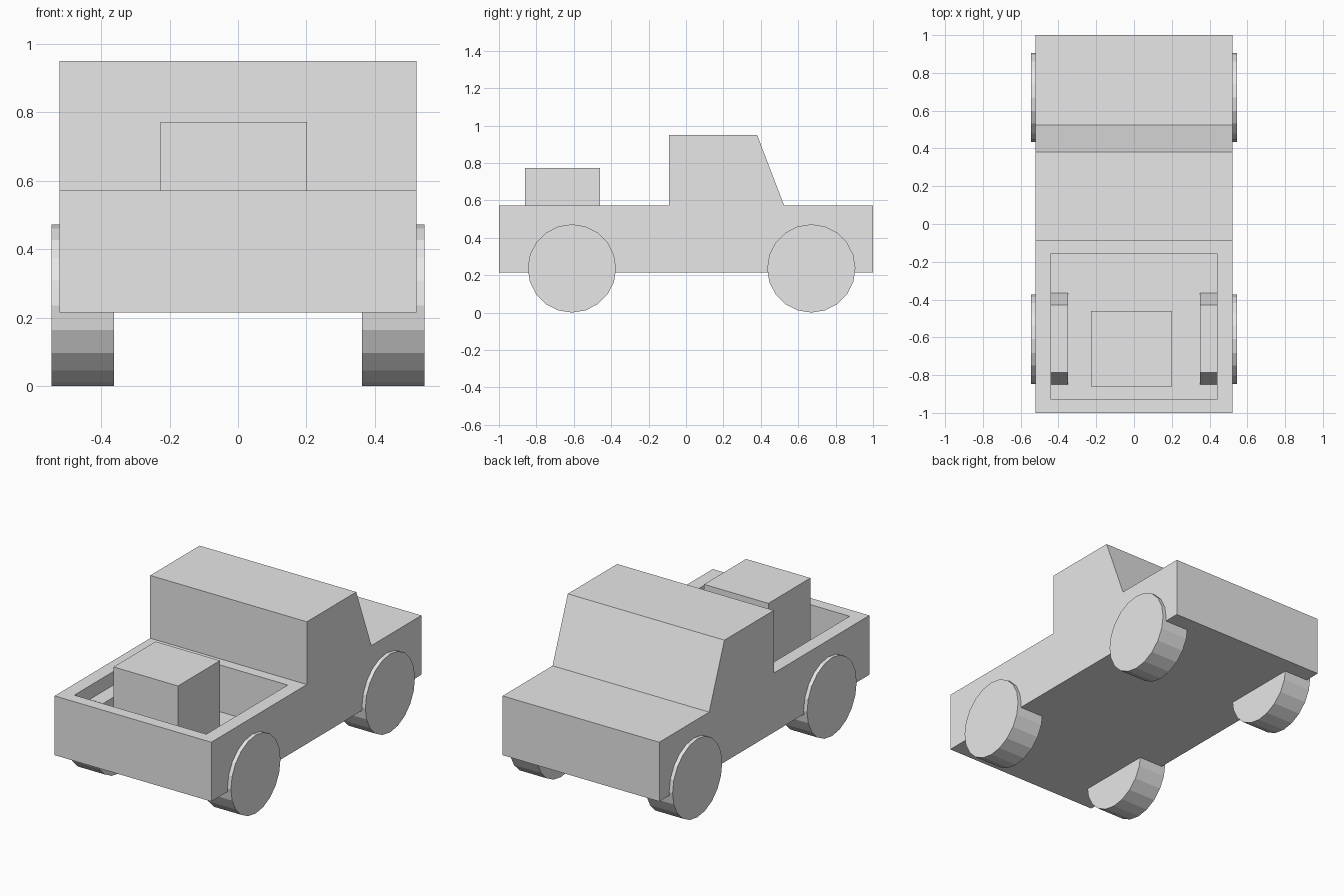
import bpy
import bmesh
import math
from mathutils import Matrix, Vector

cube = bpy.data.objects.get("Cube")
if cube:
    bpy.data.objects.remove(cube, do_unlink=True)

GREY = (0.8, 0.8, 0.8, 1.0)
grey = bpy.data.materials.new("plain grey")
grey.use_nodes = True
grey.diffuse_color = GREY
grey.node_tree.nodes["Principled BSDF"].inputs["Base Color"].default_value = GREY


def add_object(name, bm):
    bmesh.ops.recalc_face_normals(bm, faces=bm.faces)
    mesh = bpy.data.meshes.new(name)
    bm.to_mesh(mesh)
    bm.free()
    mesh.materials.append(grey)
    obj = bpy.data.objects.new(name, mesh)
    bpy.context.collection.objects.link(obj)
    return obj


def extrude_profile(points, x0, x1):
    """Prism from a (y, z) side profile, running from x0 to x1."""
    bm = bmesh.new()
    face = bm.faces.new([bm.verts.new((x0, y, z)) for y, z in points])
    out = bmesh.ops.extrude_face_region(bm, geom=[face])
    moved = [g for g in out["geom"] if isinstance(g, bmesh.types.BMVert)]
    bmesh.ops.translate(bm, verts=moved, vec=(x1 - x0, 0, 0))
    bmesh.ops.recalc_face_normals(bm, faces=bm.faces)
    return bm


# Body: side profile with cab, then the open bed sunk into the deck
BOTTOM, DECK, ROOF, FLOOR = 0.215, 0.572, 0.95, 0.29
HALF = 0.522
profile = [(-1, BOTTOM), (1, BOTTOM), (1, DECK), (0.525, DECK),
           (0.38, ROOF), (-0.09, ROOF), (-0.09, DECK), (-1, DECK)]
body = extrude_profile(profile, -HALF, HALF)
body.faces.ensure_lookup_table()
deck = next(f for f in body.faces
            if f.normal.z > 0.9 and f.calc_center_median().y < -0.4)
bmesh.ops.inset_individual(body, faces=[deck], thickness=0.06)
middle = deck.calc_center_median().y
for v in deck.verts:
    v.co.x = math.copysign(0.44, v.co.x)
    v.co.y = -0.155 if v.co.y > middle else -0.93
pit = bmesh.ops.extrude_discrete_faces(body, faces=[deck])["faces"][0]
bmesh.ops.translate(body, verts=pit.verts, vec=(0, 0, FLOOR - DECK))
add_object("truck_body", body)

# Crate standing in the bed
crate = [(-0.86, FLOOR), (-0.46, FLOOR), (-0.46, 0.772), (-0.86, 0.772)]
add_object("crate", extrude_profile(crate, -0.227, 0.202))

# Wheels and the sloped housings over the bed pair
RADIUS = 0.236
for side, sx in (("left", 1), ("right", -1)):
    for end, y in (("bed", -0.61), ("hood", 0.67)):
        bm = bmesh.new()
        bmesh.ops.create_cone(bm, cap_ends=True, segments=20, radius1=RADIUS,
                              radius2=RADIUS, depth=0.182,
                              matrix=Matrix.Rotation(math.pi / 2, 4, "Y"))
        bmesh.ops.translate(bm, verts=bm.verts,
                            vec=Vector((sx * 0.454, y, RADIUS)))
        add_object(f"{end}_wheel_{side}", bm)
    housing = [(-0.85, FLOOR), (-0.365, FLOOR), (-0.43, 0.49), (-0.785, 0.49)]
    add_object(f"wheel_housing_{side}",
               extrude_profile(housing, sx * 0.35, sx * 0.45))
